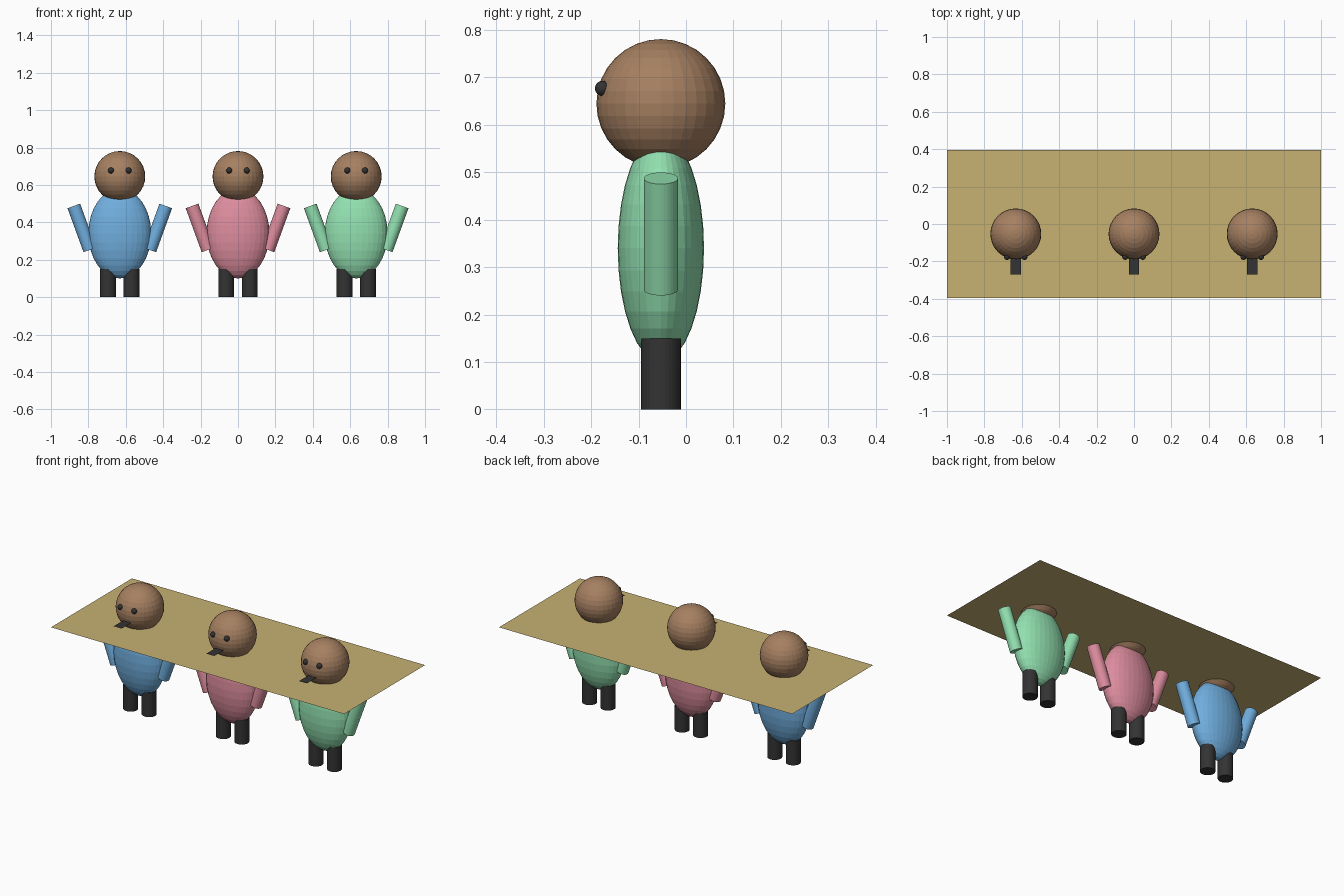
import bpy
from math import radians

cube = bpy.data.objects.get("Cube")
if cube:
    bpy.data.objects.remove(cube, do_unlink=True)


def material(name, rgb):
    """Flat material from a display colour, stored as linear values."""
    lin = [((c / 255 + 0.055) / 1.055) ** 2.4 for c in rgb]
    m = bpy.data.materials.new(name)
    m.use_nodes = True
    m.diffuse_color = (*lin, 1)
    m.node_tree.nodes["Principled BSDF"].inputs["Base Color"].default_value = (*lin, 1)
    return m


SKIN = material("brown skin", (166, 128, 97))
DARK = material("charcoal", (51, 51, 51))
TAN = material("tan board", (200, 178, 114))
SHIRTS = {
    "blue": material("blue shirt", (112, 174, 222)),
    "pink": material("pink shirt", (220, 140, 157)),
    "green": material("green shirt", (146, 224, 176)),
}


def finish(name, mat, scale=(1, 1, 1)):
    ob = bpy.context.object
    ob.name = name
    ob.scale = scale
    ob.data.materials.append(mat)
    return ob


def ball(name, loc, size, mat):
    bpy.ops.mesh.primitive_uv_sphere_add(segments=32, ring_count=16, radius=1, location=loc)
    return finish(name, mat, size)


def rod(name, loc, radius, length, mat, tilt=0):
    bpy.ops.mesh.primitive_cylinder_add(vertices=32, radius=radius, depth=length,
                                        location=loc, rotation=(0, radians(tilt), 0))
    return finish(name, mat)


def sheet(name, loc, width, depth, mat):
    bpy.ops.mesh.primitive_plane_add(size=1, location=loc)
    return finish(name, mat, (width, depth, 1))


def figure(label, x, shirt):
    y = -0.053
    ball(label + "_body", (x, y, 0.34), (0.168, 0.091, 0.24), shirt)
    ball(label + "_head", (x, y, 0.645), (0.136,) * 3, SKIN)
    # flat beak sticking out of the face
    sheet(label + "_beak", (x, -0.21, 0.6), 0.054, 0.12, DARK)
    for side, s in (("left", 1), ("right", -1)):
        rod(f"{label}_{side}_arm", (x + s * 0.203, y, 0.37), 0.036, 0.25, shirt, s * 20)
        rod(f"{label}_{side}_leg", (x + s * 0.063, y, 0.075), 0.042, 0.15, DARK)
        ball(f"{label}_{side}_eye", (x + s * 0.047, -0.176, 0.677), (0.016,) * 3, DARK)


# three figures in a row
for i, (label, shirt) in enumerate(SHIRTS.items()):
    figure(label, (i - 1) * 0.632, shirt)

# thin board at neck height
sheet("board", (0, 0, 0.55), 2, 0.79, TAN)
